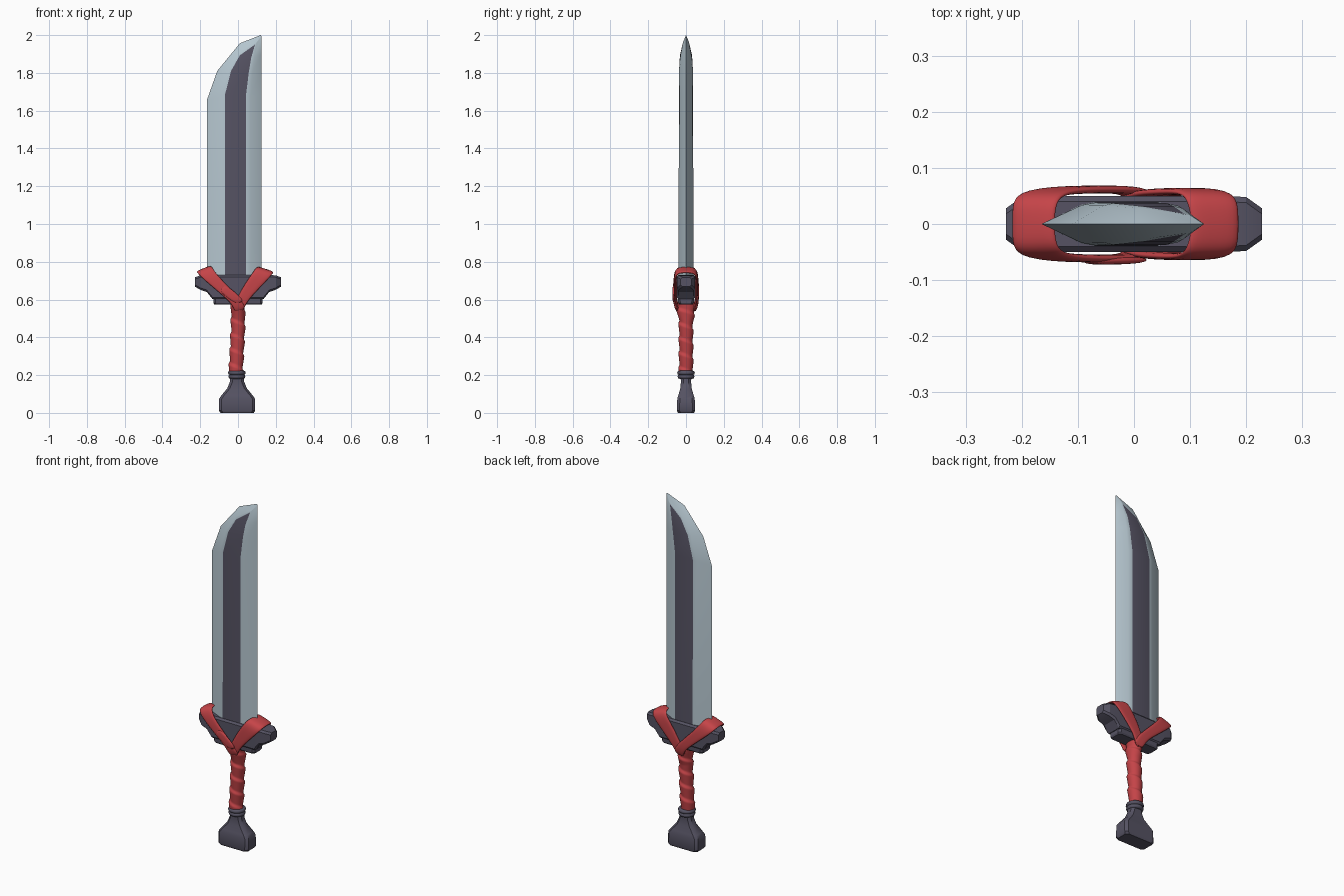
import bpy, bmesh, math
from mathutils import Vector

if "Cube" in bpy.data.objects:
    bpy.data.objects.remove(bpy.data.objects["Cube"])


def material(name, rgb):
    m = bpy.data.materials.new(name)
    m.diffuse_color = (*rgb, 1)
    m.use_nodes = True
    m.node_tree.nodes["Principled BSDF"].inputs["Base Color"].default_value = m.diffuse_color
    return m


STEEL = material("pale steel", (0.46, 0.56, 0.62))
DARK = material("dark slate", (0.092, 0.086, 0.125))
RED = material("red cloth", (0.56, 0.058, 0.065))


def finish(name, bm, mats, angle=30):
    bmesh.ops.remove_doubles(bm, verts=bm.verts, dist=0.0005)
    bmesh.ops.recalc_face_normals(bm, faces=bm.faces)
    me = bpy.data.meshes.new(name)
    bm.to_mesh(me)
    bm.free()
    for m in mats:
        me.materials.append(m)
    ob = bpy.data.objects.new(name, me)
    bpy.context.collection.objects.link(ob)
    bpy.ops.object.select_all(action='DESELECT')
    ob.select_set(True)
    bpy.context.view_layer.objects.active = ob
    bpy.ops.object.shade_smooth_by_angle(angle=math.radians(angle))
    return ob


def loft(rings, caps=True, dark_segments=()):
    """Join closed rings of points with quads."""
    bm = bmesh.new()
    vs = [[bm.verts.new(p) for p in r] for r in rings]
    n = len(vs[0])
    for a, b in zip(vs, vs[1:]):
        for i in range(n):
            j = (i + 1) % n
            f = bm.faces.new((a[i], a[j], b[j], b[i]))
            f.material_index = 1 if i in dark_segments else 0
    bm.faces.new(vs[0])
    if caps:
        bm.faces.new(vs[-1])
    return bm, vs


def octagon(hx, hy, c):
    """Rectangle with cut corners, in local u, v."""
    return [(hx, -hy + c), (hx, hy - c), (hx - c, hy), (-hx + c, hy),
            (-hx, hy - c), (-hx, -hy + c), (-hx + c, -hy), (hx - c, -hy)]


# Blade: cutting edge, band left, band right, spine (x, z each), half thickness
stations = [
    ((-.165, .68), (-.07, .68), (.042, .68), (.125, .68), .039),
    ((-.165, 1.655), (-.07, 1.68), (.042, 1.68), (.125, 1.68), .038),
    ((-.11, 1.81), (-.037, 1.81), (.058, 1.81), (.125, 1.81), .037),
    ((.01, 1.957), (.01, 1.893), (.07, 1.88), (.125, 1.9), .032),
    ((.12, 2.0), (.09, 1.95), (.09, 1.95), (.125, 1.993), .018),
]
rings = []
for L, A, B, R, t in stations:
    L, A, B, R = map(Vector, (L, A, B, R))
    half = [(L.lerp(A, .75), t * .88), (A, t), (B, t), (R.lerp(B, .7), t * .88)]
    ring = [(L.x, 0, L.y)] + [(p.x, -y, p.y) for p, y in half]
    ring += [(R.x, 0, R.y)] + [(p.x, y, p.y) for p, y in reversed(half)]
    rings.append(ring)
bm, vs = loft(rings, False, dark_segments=(2, 7))
tip = vs[-1]
bm.faces.new(tip[0:6])
bm.faces.new(tip[5:] + tip[:1])
finish("blade", bm, [STEEL, DARK], 35)

# Crossguard: beam lofted along x, with a smaller block beneath
beam = [(-.228, .028, .668, .718), (-.2, .048, .652, .728), (-.165, .05, .64, .73),
        (-.135, .05, .602, .73)]
beam += [(-x, y, a, b) for x, y, a, b in reversed(beam)]
bm, _ = loft([[(x, u, (a + b) / 2 + v) for u, v in octagon(hy, (b - a) / 2, .01)]
              for x, hy, a, b in beam])
finish("guard", bm, [DARK])
bm, _ = loft([[(u, v, z) for u, v in octagon(hx, hy, .012)]
              for z, hx, hy in ((.575, .126, .036), (.583, .131, .042), (.612, .131, .044))])
finish("guard_base", bm, [DARK])

# Grip: cloth wound in an overlapping spiral
SIDES, ROWS = 28, 76
rings = []
for k in range(ROWS + 1):
    z = .205 + .385 * k / ROWS
    swell = min(1, max(0, (z - .48) / .07))
    cx = -.012 + .012 * min(1, (z - .2) / .25)
    ring = []
    for i in range(SIDES):
        a = 2 * math.pi * i / SIDES
        saw = (z / .078 + a / (2 * math.pi)) % 1
        r = .033 + .008 * min(saw * 1.2, (1 - saw) * 6, 1)
        ring.append((cx + r * math.cos(a), r * (1 + .35 * swell) * math.sin(a), z))
    rings.append(ring)
bm, _ = loft(rings)
finish("grip_wrap", bm, [RED], 50)

# Collar rings above the pommel
for i, (z, R) in enumerate(((.192, .033), (.212, .035))):
    bpy.ops.mesh.primitive_torus_add(location=(-.006, 0, z), major_radius=R, minor_radius=.012,
                                     major_segments=24, minor_segments=8)
    ob = bpy.context.object
    ob.name = f"collar_ring_{i + 1}"
    ob.data.materials.append(DARK)
    bpy.ops.object.shade_smooth()

# Pommel: flared foot
foot = [(0, .088, .042), (.012, .096, .049), (.075, .095, .046), (.092, .083, .041),
        (.13, .052, .03), (.165, .038, .027), (.205, .034, .03)]
bm, _ = loft([[(u - .005, v, z) for u, v in octagon(hx, hy, .014)] for z, hx, hy in foot])
finish("pommel", bm, [DARK], 35)


# Cloth straps: front half given as (inner xz, outer xz, y), mirrored to the back
def strap(name, half, mirror=True):
    rows = [((a[0], y, a[1]), (b[0], y, b[1])) for a, b, y in half]
    if mirror:
        rows += [tuple((p[0], -p[1], p[2]) for p in r) for r in reversed(rows)]
    bm = bmesh.new()
    vs = [[bm.verts.new(Vector(a).lerp(Vector(b), t)) for t in (0, .5, 1)] for a, b in rows]
    for r, s in zip(vs, vs[1:]):
        for i in (0, 1):
            bm.faces.new((r[i], r[i + 1], s[i + 1], s[i]))
    ob = finish(name, bm, [RED], 180)
    m = ob.modifiers.new("thickness", 'SOLIDIFY')
    m.thickness = .014
    m.offset = 0
    m = ob.modifiers.new("soften", 'SUBSURF')
    m.levels = m.render_levels = 2


strap("strap_right", [((-.035, .545), (.025, .53), -.042), ((-.005, .61), (.045, .585), -.055),
                      ((.035, .685), (.1, .645), -.057), ((.078, .745), (.165, .712), -.059),
                      ((.092, .768), (.186, .738), -.046), ((.1, .77), (.188, .742), -.015)])
strap("strap_left", [((.04, .55), (-.02, .53), -.046), ((.03, .585), (-.03, .575), -.061),
                     ((-.035, .655), (-.09, .628), -.062), ((-.11, .73), (-.19, .712), -.06),
                     ((-.135, .772), (-.218, .742), -.046), ((-.14, .775), (-.218, .745), -.015)])

# Loose pointed end of the cloth on the front
strap("strap_end", [((-.075, .675), (-.095, .65), -.064), ((-.045, .668), (-.08, .625), -.066),
                    ((.04, .59), (-.01, .575), -.064)], mirror=False)
